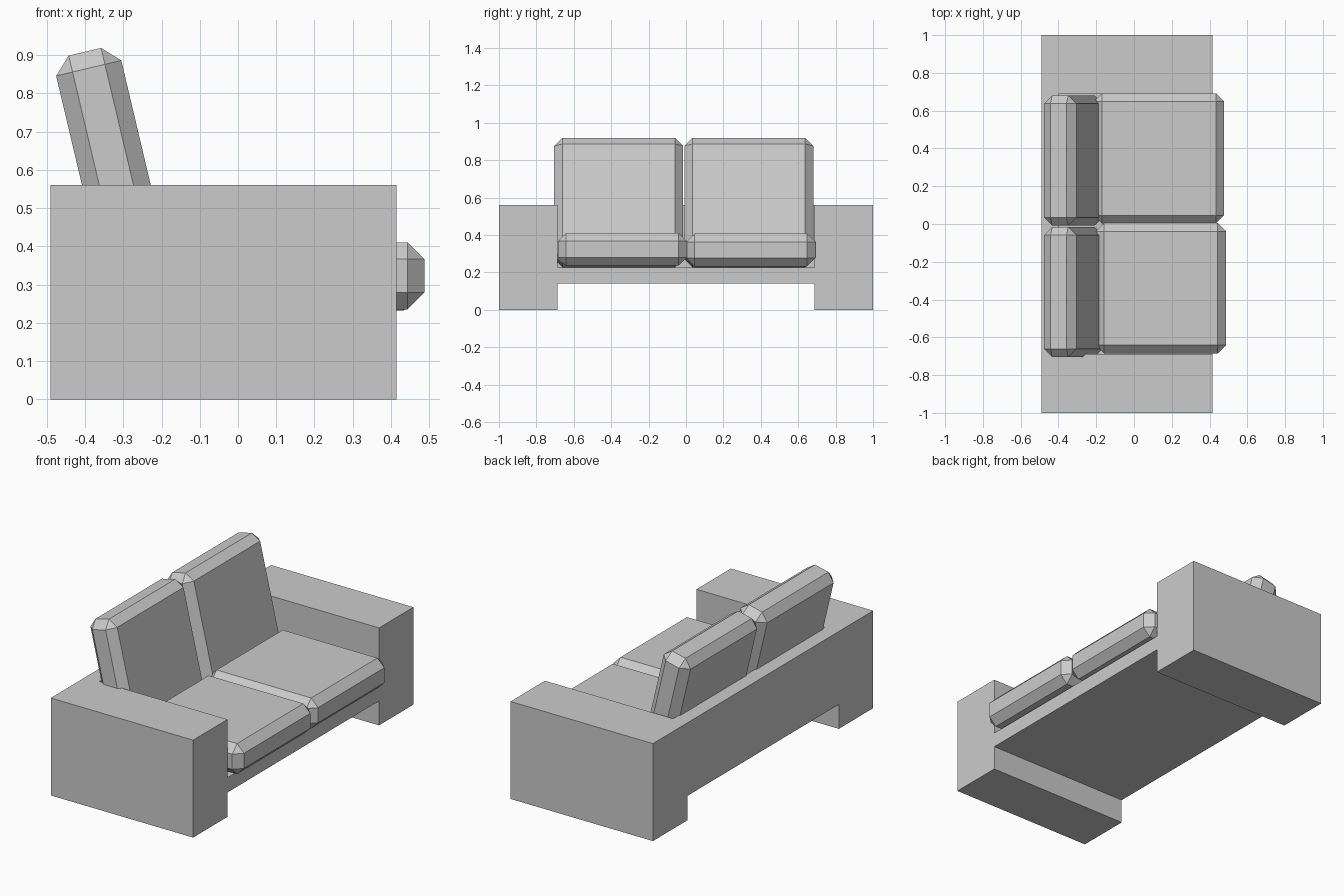
import bpy
from math import radians

if "Cube" in bpy.data.objects:
    bpy.data.objects.remove(bpy.data.objects["Cube"])


def box(name, lo, hi):
    """Axis-aligned box between two corners, origin at its centre."""
    center = [(a + b) / 2 for a, b in zip(lo, hi)]
    bpy.ops.mesh.primitive_cube_add(size=1, location=center)
    ob = bpy.context.object
    ob.name = ob.data.name = name
    ob.scale = [b - a for a, b in zip(lo, hi)]
    bpy.ops.object.transform_apply(location=False, rotation=False, scale=True)
    return ob


def apply_modifiers(ob):
    bpy.context.view_layer.objects.active = ob
    for mod in list(ob.modifiers):
        bpy.ops.object.modifier_apply(modifier=mod.name)


def cushion(name, center, tilt=0):
    """Square chamfered cushion, optionally leaned about the y axis."""
    x, y, z = center
    w, t = 0.345, 0.0875
    ob = box(name, (x - w, y - w, z - t), (x + w, y + w, z + t))
    bevel = ob.modifiers.new("chamfer", 'BEVEL')
    bevel.width = 0.044
    bevel.segments = 1
    bevel.limit_method = 'NONE'
    apply_modifiers(ob)
    ob.rotation_euler.y = radians(tilt)
    return ob


# Frame: one block with the seat well and the gap under the seat cut out
frame = box("sofa_frame", (-0.49, -1, 0), (0.415, 1, 0.56))
cutters = [
    box("seat_well_cutter", (-0.40, -0.688, 0.225), (0.6, 0.688, 0.8)),
    box("under_gap_cutter", (-0.7, -0.688, -0.2), (0.6, 0.688, 0.14)),
]
for cutter in cutters:
    cut = frame.modifiers.new(cutter.name, 'BOOLEAN')
    cut.operation = 'DIFFERENCE'
    cut.solver = 'EXACT'
    cut.object = cutter
apply_modifiers(frame)
for cutter in cutters:
    bpy.data.objects.remove(cutter)

# Seat cushions, slightly uneven
cushion("seat_cushion_left", (0.142, -0.34, 0.323))
cushion("seat_cushion_right", (0.132, 0.347, 0.32))

# Back cushions, leaning backwards
cushion("back_cushion_left", (-0.321, -0.36, 0.573), tilt=90 - 13.3)
cushion("back_cushion_right", (-0.321, 0.336, 0.573), tilt=90 - 13.3)
